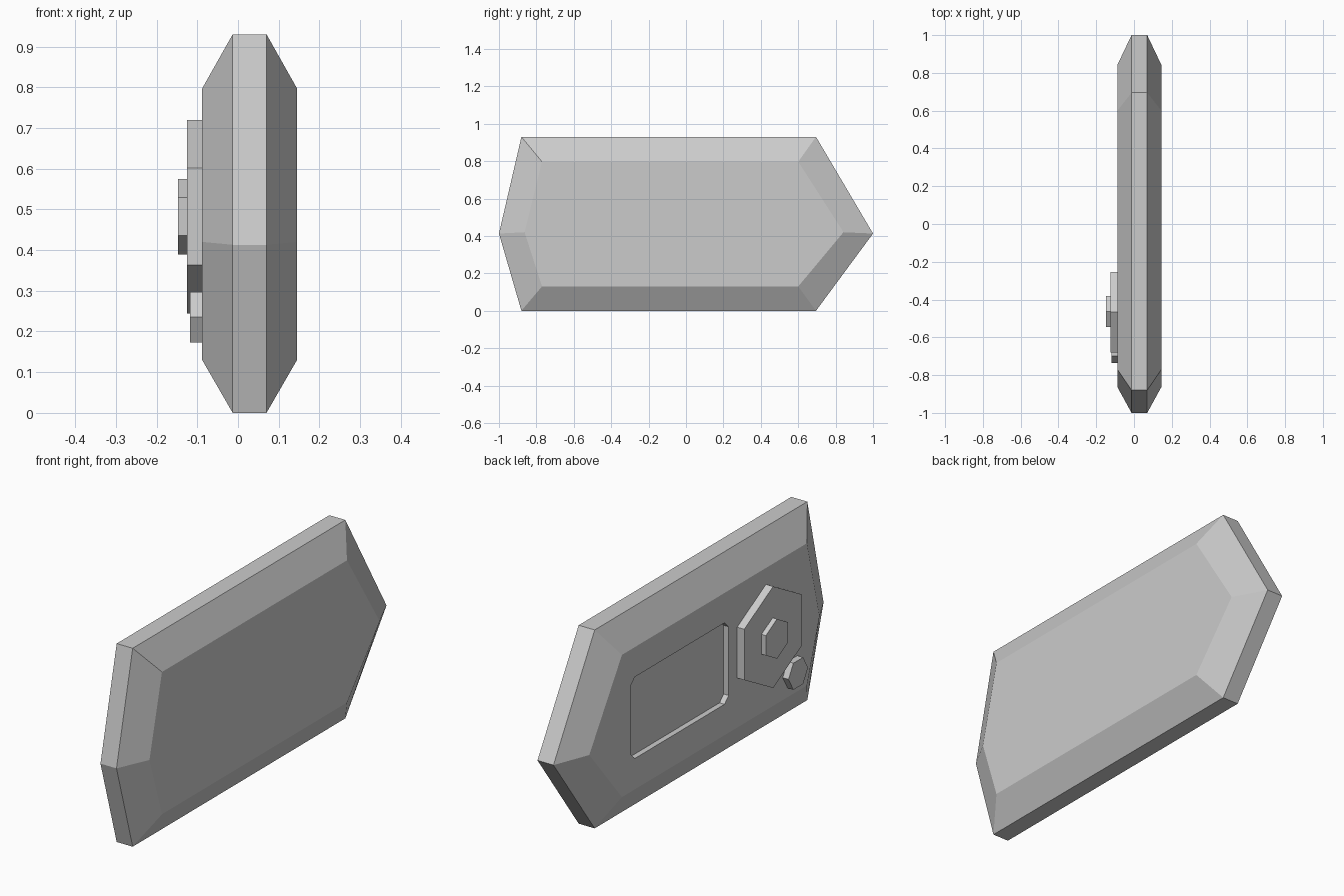
import bpy
import bmesh
from math import cos, sin, radians

cube = bpy.data.objects.get("Cube")
if cube:
    bpy.data.objects.remove(cube, do_unlink=True)

grey = bpy.data.materials.new("plain grey")
grey.use_nodes = True
COLOUR = (0.6, 0.6, 0.6, 1)
grey.diffuse_color = COLOUR
grey.node_tree.nodes["Principled BSDF"].inputs["Base Color"].default_value = COLOUR


def loft(name, sections):
    """Bridge (x, outline) sections along x and cap both ends."""
    bm = bmesh.new()
    rings = [[bm.verts.new((x, y, z)) for y, z in outline] for x, outline in sections]
    for a, b in zip(rings, rings[1:]):
        for i in range(len(a)):
            j = (i + 1) % len(a)
            bm.faces.new((a[i], a[j], b[j], b[i]))
    bm.faces.new(rings[0])
    bm.faces.new(rings[-1])
    bmesh.ops.recalc_face_normals(bm, faces=bm.faces)
    mesh = bpy.data.meshes.new(name)
    bm.to_mesh(mesh)
    bm.free()
    mesh.materials.append(grey)
    obj = bpy.data.objects.new(name, mesh)
    bpy.context.collection.objects.link(obj)
    return obj


def hexagon(y, z, radius_y, radius_z, turn=0):
    angles = [radians(60 * i + turn) for i in range(6)]
    return [(y + radius_y * cos(a), z + radius_z * sin(a)) for a in angles]


# Body: six-sided slab with chamfered faces
rim = [(-0.88, 0), (0.695, 0), (1, 0.413), (0.695, 0.93), (-0.88, 0.93), (-1, 0.413)]
face = [(-0.77, 0.13), (0.6, 0.13), (0.842, 0.42), (0.6, 0.797), (-0.77, 0.797), (-0.863, 0.42)]
body = loft("body", [(-0.088, face), (-0.013, rim), (0.07, rim), (0.145, face)])

# Screen: shallow recess with clipped corners
y0, y1, z0, z1, c = -0.19, 0.535, 0.275, 0.657, 0.03
screen = [(y0 + c, z0), (y1 - c, z0), (y1, z0 + c), (y1, z1 - c),
          (y1 - c, z1), (y0 + c, z1), (y0, z1 - c), (y0, z0 + c)]
cutter = loft("screen_cutter", [(-0.2, screen), (-0.062, screen)])
cutter.hide_render = True
cut = body.modifiers.new("screen_recess", "BOOLEAN")
cut.operation = "DIFFERENCE"
cut.solver = "EXACT"
cut.object = cutter
bpy.context.view_layer.objects.active = body
bpy.ops.object.modifier_apply(modifier=cut.name)
bpy.data.objects.remove(cutter, do_unlink=True)

# Dial, its centre cap and the small button
for name, inner, outer, outline in (
    ("dial", -0.08, -0.125, hexagon(-0.467, 0.482, 0.247, 0.238, 30)),
    ("dial_cap", -0.12, -0.148, hexagon(-0.463, 0.482, 0.095, 0.093, 30)),
    ("button", -0.08, -0.118, hexagon(-0.663, 0.235, 0.072, 0.072)),
):
    loft(name, [(inner, outline), (outer, outline)])
